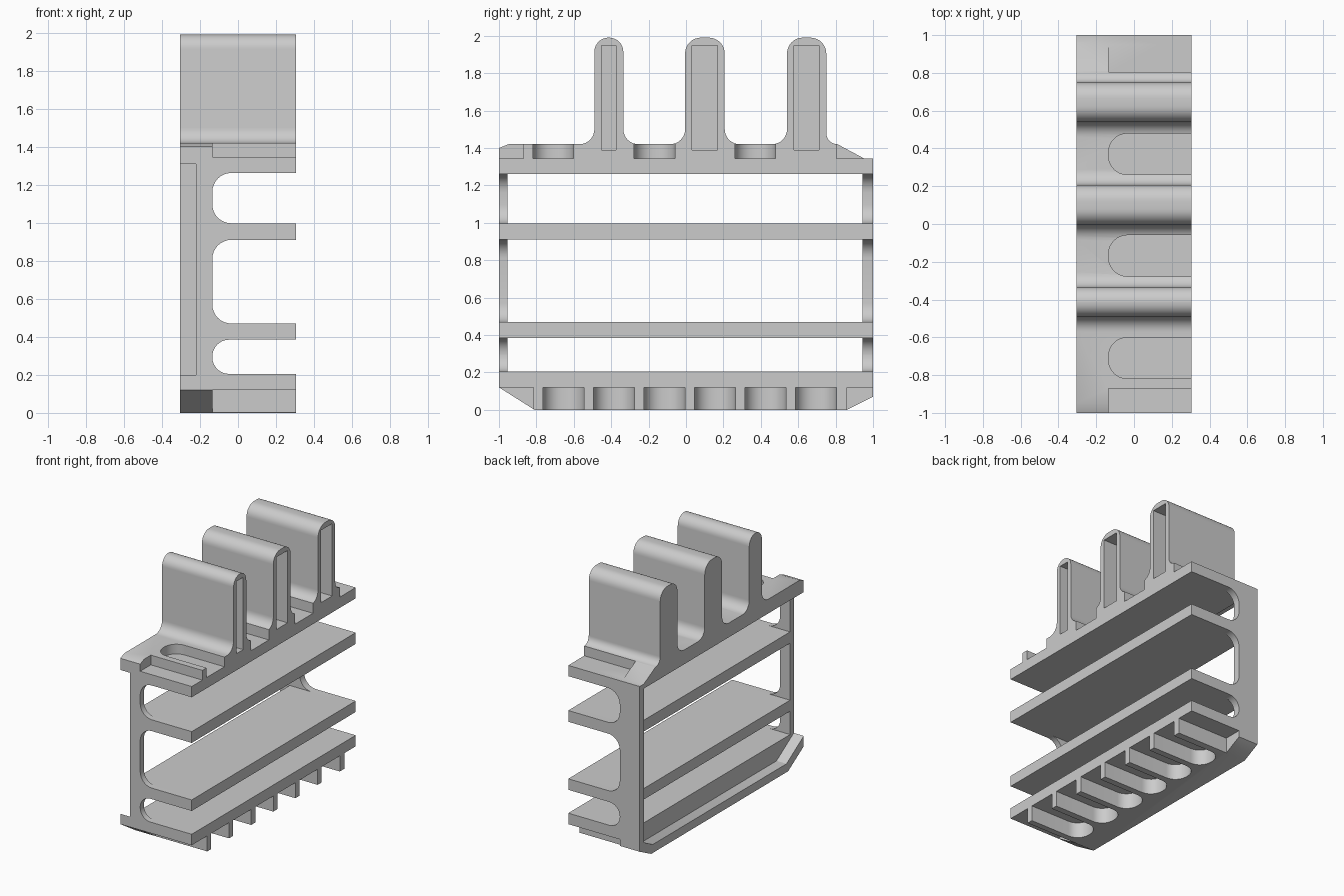
import bpy, bmesh
from math import radians, sin, cos

if "Cube" in bpy.data.objects:
    bpy.data.objects.remove(bpy.data.objects["Cube"])

grey = bpy.data.materials.new("light_grey")
grey.use_nodes = True
colour = (0.6, 0.6, 0.6, 1)
grey.diffuse_color = colour
grey.node_tree.nodes["Principled BSDF"].inputs["Base Color"].default_value = colour

W = 0.305        # half width
RIB = -0.135     # inner end of slots and windows
BACK = -0.22     # inner face of the side recess


def prism(name, points, axis, a, b):
    """Extrude a 2D outline along an axis from a to b."""
    place = {"x": lambda p, t: (t, p[0], p[1]),
             "y": lambda p, t: (p[0], t, p[1]),
             "z": lambda p, t: (p[0], p[1], t)}[axis]
    bm = bmesh.new()
    face = bm.faces.new([bm.verts.new(place(p, a)) for p in points])
    ext = bmesh.ops.extrude_face_region(bm, geom=[face])
    shift = [b - a if axis == k else 0 for k in "xyz"]
    bmesh.ops.translate(bm, vec=shift, verts=[v for v in ext["geom"] if isinstance(v, bmesh.types.BMVert)])
    bmesh.ops.recalc_face_normals(bm, faces=bm.faces)
    mesh = bpy.data.meshes.new(name)
    bm.to_mesh(mesh)
    bm.free()
    mesh.materials.append(grey)
    obj = bpy.data.objects.new(name, mesh)
    bpy.context.collection.objects.link(obj)
    return obj


def box(name, x, y, z):
    return prism(name, [(x[0], y[0]), (x[1], y[0]), (x[1], y[1]), (x[0], y[1])], "z", *z)


def arc(c, r, start, end, n=8):
    angles = [radians(start + (end - start) * i / n) for i in range(n + 1)]
    return [(c[0] + r * cos(t), c[1] + r * sin(t)) for t in angles]


def slot(low, high, r):
    """Outline open towards +x with rounded inner corners."""
    return ([(0.4, low), (0.4, high)] + arc((RIB + r, high - r), r, 90, 180)
            + arc((RIB + r, low + r), r, 180, 270))


def cut(obj, cutter):
    mod = obj.modifiers.new("cut", "BOOLEAN")
    mod.object = cutter
    mod.operation = "DIFFERENCE"
    mod.solver = "EXACT"
    select(obj)
    bpy.ops.object.modifier_apply(modifier=mod.name)
    bpy.data.objects.remove(cutter)


def select(obj):
    bpy.ops.object.select_all(action="DESELECT")
    obj.select_set(True)
    bpy.context.view_layer.objects.active = obj


# Top deck with three filleted upright fins
FLOOR, TOP, PEAK = 1.345, 1.42, 1.99
fins = [(-0.49, -0.335), (-0.005, 0.207), (0.54, 0.75)]
outline = [(-1, 1.262), (1, 1.262), (1, FLOOR), (0.95, FLOOR)]
for y0, y1 in reversed(fins):
    f = min(0.08, 0.81 - y1)
    r = min(0.085, (y1 - y0) / 2 - 0.002)
    outline += arc((y1 + f, TOP + f), f, 270, 180)
    outline += arc((y1 - r, PEAK - r), r, 0, 90)
    outline += arc((y0 + r, PEAK - r), r, 90, 180)
    outline += arc((y0 - 0.08, TOP + 0.08), 0.08, 360, 270)
outline += [(-0.95, TOP), (-1, 1.4)]
deck = prism("top_deck", outline, "x", -W, W)
for y0, y1 in fins:
    cut(deck, box("fin_hollow", (-0.26, 0.4), (y0 + 0.038, y1 - 0.038), (1.39, 1.948)))
for y in (-0.71, -0.168, 0.37):
    cut(deck, prism("slot_cutter", slot(y - 0.109, y + 0.109, 0.1), "z", FLOOR, 1.6))
for ends in ((-1.1, -0.87), (0.805, 1.1)):
    cut(deck, box("step_cutter", (RIB, 0.4), ends, (FLOOR, 1.6)))
cut(deck, box("recess_cutter", (-0.4, BACK), (-1.1, 0.945), (1.1, 1.31)))

# Base with chamfered ends, side trough and a row of six slots
base = prism("base", [(-1, 0.12), (-0.81, 0), (0.86, 0), (1, 0.07), (1, 0.205), (-1, 0.205)], "x", -W, W)
for i in range(6):
    y = -0.655 + 0.27 * i
    cut(base, prism("slot_cutter", slot(y - 0.11, y + 0.11, 0.1), "z", -0.1, 0.12))
for ends in ((-1.1, -0.815), (0.86, 1.1)):
    cut(base, box("step_cutter", (RIB, 0.4), ends, (-0.1, 0.12)))
trough = [(-1.1, 0.2), (-1, 0.2), (-0.79, 0.065), (0.84, 0.065), (0.945, 0.12), (0.945, 0.4), (-1.1, 0.4)]
cut(base, prism("trough_cutter", trough, "x", -0.4, BACK))

# End columns with rounded windows between the shelves
windows = [(0.205, 0.385, 0.088), (0.47, 0.91, 0.1), (0.997, 1.262, 0.1)]
for name, x0, y in (("front_column", BACK, (-1, -0.955)), ("rear_column", -W, (0.945, 1))):
    column = box(name, (x0, W), y, (0.205, 1.262))
    for low, high, r in windows:
        cut(column, prism("window_cutter", slot(low, high, r), "y", -1.1, 1.1))

# Two inner shelves
for name, z in (("lower_shelf", (0.385, 0.47)), ("upper_shelf", (0.91, 0.997))):
    box(name, (BACK, W), (-0.955, 0.945), z)

for obj in bpy.context.collection.objects:
    if obj.type == "MESH":
        select(obj)
        bpy.ops.object.shade_smooth_by_angle(angle=radians(30))
